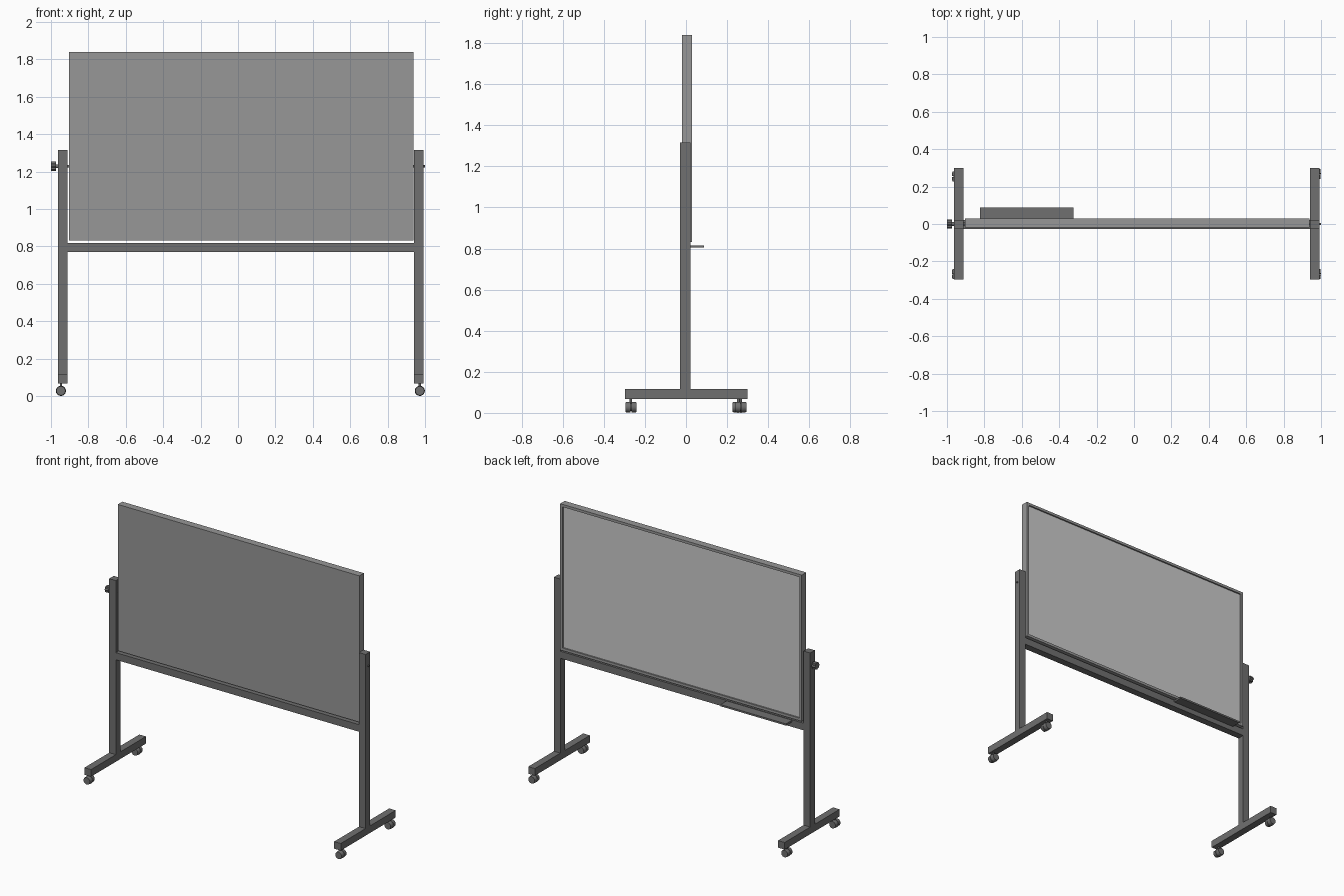
import bpy, bmesh, math
from mathutils import Matrix, Vector

if "Cube" in bpy.data.objects:
    bpy.data.objects.remove(bpy.data.objects["Cube"])


def material(name, grey):
    m = bpy.data.materials.new(name)
    m.diffuse_color = (grey, grey, grey, 1)
    m.use_nodes = True
    m.node_tree.nodes["Principled BSDF"].inputs["Base Color"].default_value = m.diffuse_color
    return m


DARK = material("dark_metal", 0.16)
MID = material("board_grey", 0.31)


def finish(name, bm, mat=DARK):
    bmesh.ops.recalc_face_normals(bm, faces=bm.faces)
    me = bpy.data.meshes.new(name)
    bm.to_mesh(me)
    bm.free()
    if mat:
        me.materials.append(mat)
    ob = bpy.data.objects.new(name, me)
    bpy.context.collection.objects.link(ob)
    return ob


def box(name, x, y, z, mat=DARK):
    """Box from (min, max) ranges."""
    bm = bmesh.new()
    bmesh.ops.create_cube(bm, size=1)
    for v in bm.verts:
        v.co = Vector([r[0] + (c + 0.5) * (r[1] - r[0]) for r, c in zip((x, y, z), v.co)])
    return finish(name, bm, mat)


def smooth(ob):
    bpy.ops.object.select_all(action='DESELECT')
    ob.select_set(True)
    bpy.context.view_layer.objects.active = ob
    bpy.ops.object.shade_smooth_by_angle(angle=math.radians(35))


def rod(name, axis, start, length, radius, radius2=None, sides=24):
    """Cylinder starting at a point and running along an axis."""
    bm = bmesh.new()
    rot = Vector((0, 0, 1)).rotation_difference(Vector(axis)).to_matrix().to_4x4()
    mat = Matrix.Translation(start) @ rot @ Matrix.Translation((0, 0, length / 2))
    bmesh.ops.create_cone(bm, cap_ends=True, segments=sides, radius1=radius,
                          radius2=radius if radius2 is None else radius2,
                          depth=length, matrix=mat)
    ob = finish(name, bm)
    smooth(ob)
    return ob


# Board: flush front sheet, rim around a recessed pale panel at the back
BX, BZ, BY, RIM = (-0.903, 0.938), (0.832, 1.840), (-0.013, 0.030), 0.018
IX, IZ = (BX[0] + RIM, BX[1] - RIM), (BZ[0] + RIM, BZ[1] - RIM)
box("board_front_sheet", BX, (-0.019, BY[0]), BZ, MID)
for name, z in (("bottom", (BZ[0], IZ[0])), ("top", (IZ[1], BZ[1]))):
    box(f"board_rim_{name}", BX, BY, z, MID)
for name, x in (("left", (BX[0], IX[0])), ("right", (IX[1], BX[1]))):
    box(f"board_rim_{name}", x, BY, IZ, MID)
box("board_back_panel", IX, (BY[0], 0.020), IZ, None)

# Crossbar and pen tray
box("crossbar", (-0.912, 0.942), (-0.027, 0.022), (0.770, 0.819))
box("pen_tray", (-0.824, -0.324), (0.022, 0.088), (0.804, 0.816))

# Each side: post, foot and two twin-wheel casters
for side, x0 in (("left", -0.962), ("right", 0.942)):
    xr = (x0, x0 + 0.05)
    box(f"post_{side}", xr, (-0.028, 0.022), (0.117, 1.316))
    box(f"foot_{side}", xr, (-0.298, 0.300), (0.068, 0.117))
    cx = x0 + (0.015 if side == "left" else 0.030)
    rear = 0.254 if side == "left" else 0.267
    for end, cy in (("front", -0.268), ("rear", rear)):
        tag = f"{side}_{end}"
        rod(f"caster_stem_{tag}", (0, 0, 1), (cx, cy, 0.03), 0.042, 0.006, sides=12)
        rod(f"caster_hub_{tag}", (0, 1, 0), (cx, cy - 0.006, 0.028), 0.012, 0.018)
        for k, s in (("a", -1), ("b", 1)):
            rod(f"caster_wheel_{tag}_{k}", (0, s, 0), (cx, cy + s * 0.0015, 0.0275),
                0.0255, 0.027, 0.024)

# Pivot pins holding the board
PZ = 1.228
rod("pivot_pin_left", (1, 0, 0), (-0.980, 0, PZ), 0.08, 0.007, sides=16)
rod("pivot_pin_right", (1, 0, 0), (0.93, 0, PZ), 0.069, 0.006, sides=16)

# Lobed clamping knob: two caps joined by a side wall
bm = bmesh.new()
n = 48
rings = []
for x in (-1.0, -0.972):
    ring = []
    for i in range(n):
        a = 2 * math.pi * i / n
        r = 0.0225 + 0.0025 * math.cos(8 * a)
        ring.append(bm.verts.new((x, r * math.cos(a), PZ + r * math.sin(a))))
    bm.faces.new(ring)
    rings.append(ring)
for i in range(n):
    j = (i + 1) % n
    bm.faces.new((rings[0][i], rings[0][j], rings[1][j], rings[1][i]))
smooth(finish("clamp_knob", bm))
rod("knob_collar", (1, 0, 0), (-0.974, 0, PZ), 0.013, 0.010, sides=16)
